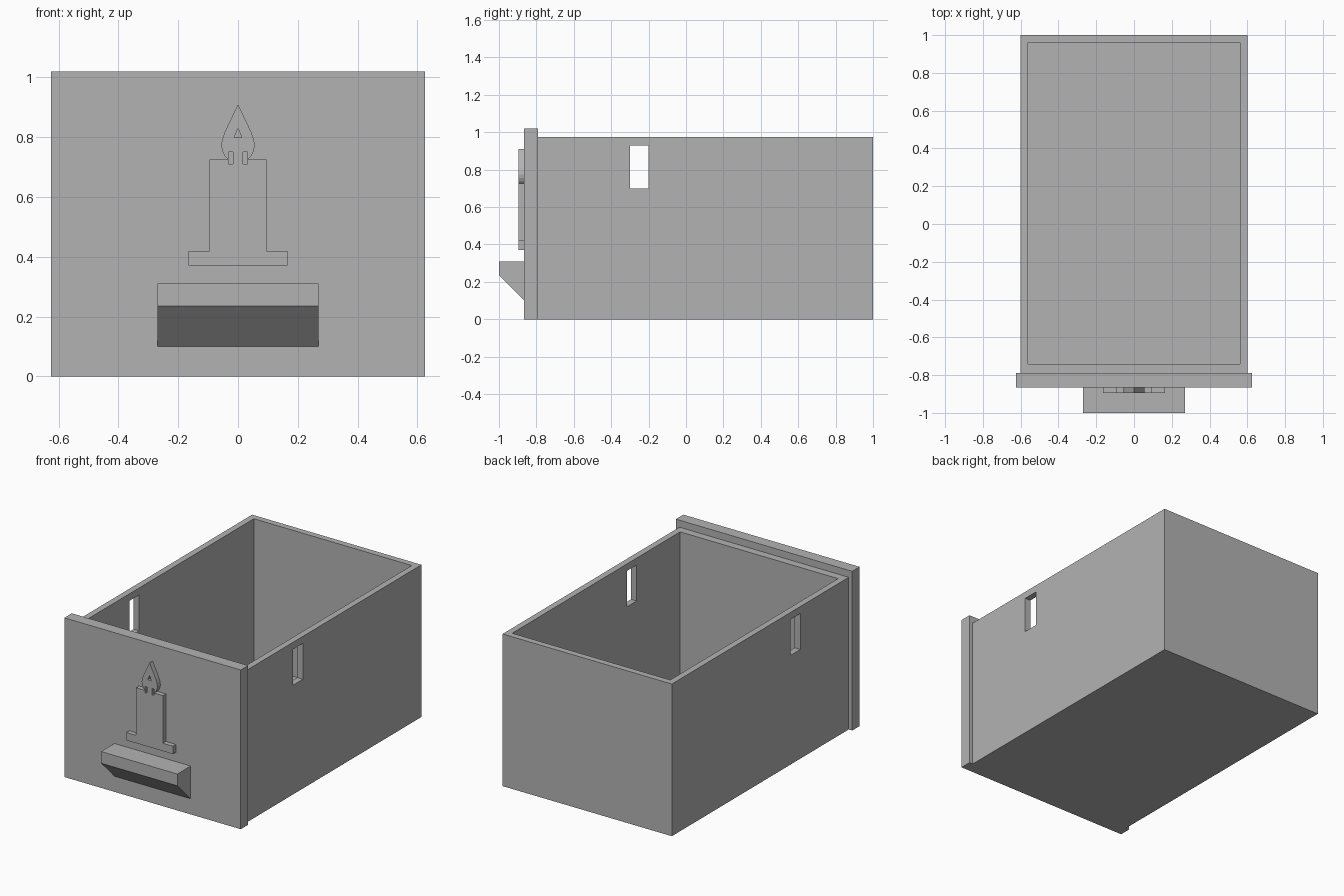
import bpy
import bmesh
from mathutils import Vector

default = bpy.data.objects.get("Cube")
if default:
    bpy.data.objects.remove(default, do_unlink=True)

GREY = (0.45, 0.45, 0.45, 1.0)
grey = bpy.data.materials.new("plain grey")
grey.use_nodes = True
grey.diffuse_color = GREY
grey.node_tree.nodes["Principled BSDF"].inputs["Base Color"].default_value = GREY


def prism(name, outline, start, end, axis):
    """Extrude a closed outline: (x, z) along y, or (y, z) along x."""
    def place(a, b, depth):
        return (a, depth, b) if axis == "y" else (depth, a, b)
    bm = bmesh.new()
    face = bm.faces.new([bm.verts.new(place(a, b, start)) for a, b in outline])
    offset = Vector(place(0, 0, end - start))
    extruded = bmesh.ops.extrude_face_region(bm, geom=[face], use_keep_orig=True)
    moved = [v for v in extruded["geom"] if isinstance(v, bmesh.types.BMVert)]
    bmesh.ops.translate(bm, verts=moved, vec=offset)
    bmesh.ops.recalc_face_normals(bm, faces=bm.faces)
    mesh = bpy.data.meshes.new(name)
    bm.to_mesh(mesh)
    bm.free()
    mesh.materials.append(grey)
    obj = bpy.data.objects.new(name, mesh)
    bpy.context.collection.objects.link(obj)
    return obj


def block(name, x, y, z):
    outline = [(x[0], z[0]), (x[1], z[0]), (x[1], z[1]), (x[0], z[1])]
    return prism(name, outline, y[0], y[1], "y")


def cut(target, cutter):
    """Subtract a cutter from the target and discard the cutter."""
    cutter.hide_render = True
    mod = target.modifiers.new("cut", "BOOLEAN")
    mod.operation = "DIFFERENCE"
    mod.solver = "EXACT"
    mod.object = cutter
    bpy.context.view_layer.objects.active = target
    bpy.ops.object.modifier_apply(modifier=mod.name)
    bpy.data.objects.remove(cutter, do_unlink=True)


# Open drawer box with a window through each side wall
box = block("drawer_box", (-0.6, 0.6), (-0.79, 1.0), (0, 0.975))
cut(box, block("cavity_cutter", (-0.56, 0.56), (-0.74, 0.96), (0.04, 1.2)))
cut(box, block("window_cutter", (-0.8, 0.8), (-0.3, -0.2), (0.70, 0.93)))

# Front panel, overhanging the box
block("front_panel", (-0.625, 0.625), (-0.865, -0.79), (0, 1.02))

# Handle with a sloped underside
handle = [(-0.865, 0.31), (-1.0, 0.31), (-1.0, 0.235), (-0.865, 0.10)]
prism("handle", handle, -0.27, 0.27, "x")

# Raised candle emblem: half outline from base to flame tip, then mirrored
half = [(0.165, 0.37), (0.165, 0.42), (0.095, 0.42), (0.095, 0.725),
        (0.032, 0.725), (0.045, 0.738), (0.053, 0.755), (0.056, 0.775),
        (0.052, 0.795), (0.043, 0.82), (0, 0.91)]
outline = half + [(-x, z) for x, z in reversed(half[:-1])]
candle = prism("candle_emblem", outline, -0.895, -0.865, "y")

# Wick slots and the small opening in the flame
for side in (-1, 1):
    x = sorted((side * 0.017, side * 0.031))
    cut(candle, block("slot_cutter", x, (-0.95, -0.8), (0.71, 0.75)))
spark = [(-0.013, 0.798), (0.013, 0.798), (0, 0.83)]
cut(candle, prism("spark_cutter", spark, -0.95, -0.8, "y"))
